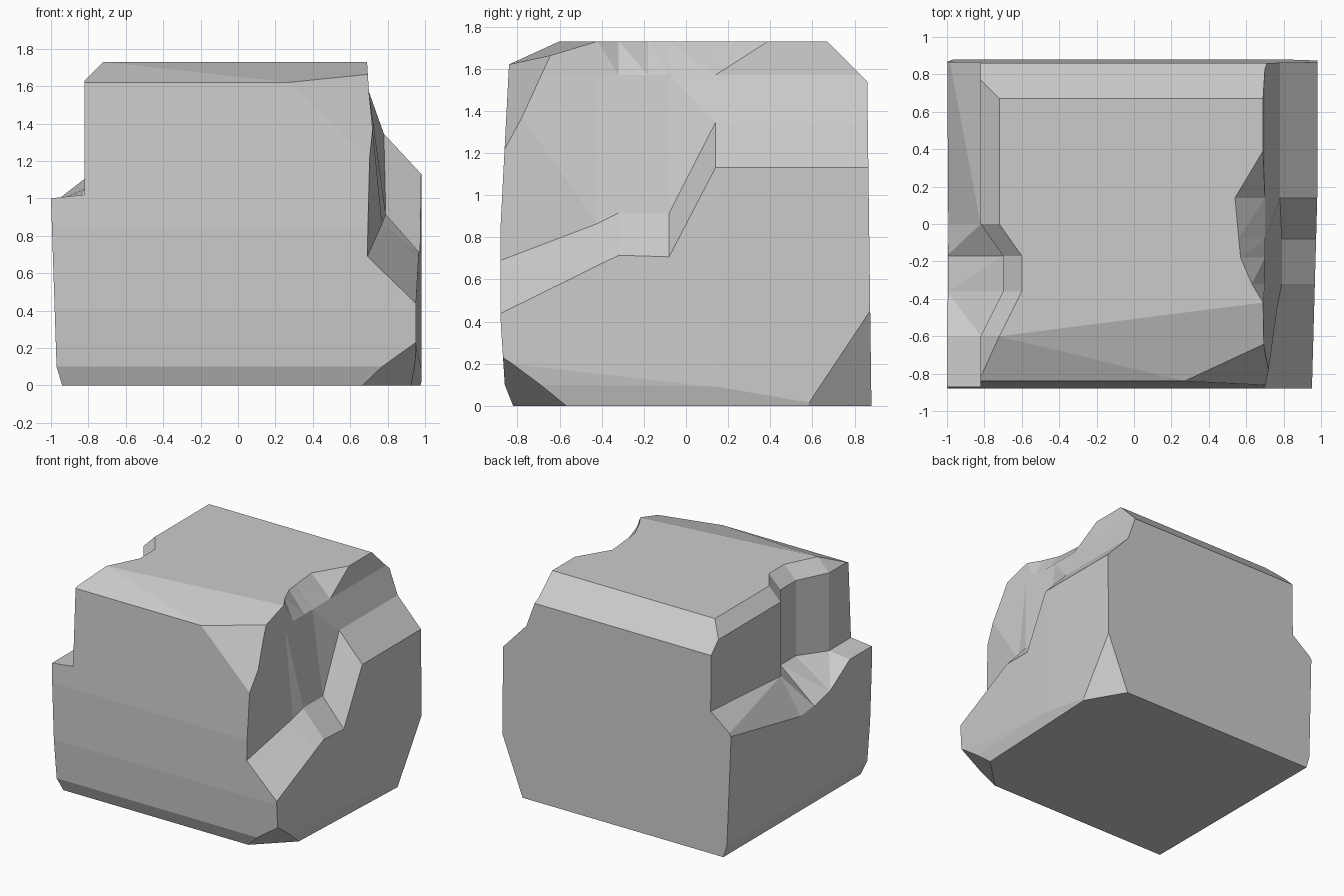
import bpy, bmesh
from mathutils import Vector

if "Cube" in bpy.data.objects:
    bpy.data.objects.remove(bpy.data.objects["Cube"])


def loft(name, sections):
    """Solid through (y, [(x, z), ...]) cross-sections."""
    bm = bmesh.new()
    rings = [[bm.verts.new((x, y, z)) for x, z in pts] for y, pts in sections]
    n = len(rings[0])
    for r, s in zip(rings, rings[1:]):
        for i in range(n):
            j = (i + 1) % n
            bm.faces.new((r[i], r[j], s[j], s[i]))
    bm.faces.new(rings[0])
    bm.faces.new(rings[-1])
    bmesh.ops.triangulate(bm, faces=bm.faces[:])
    return make_object(name, bm)


def make_object(name, bm):
    bmesh.ops.recalc_face_normals(bm, faces=bm.faces)
    mesh = bpy.data.meshes.new(name)
    bm.to_mesh(mesh)
    bm.free()
    obj = bpy.data.objects.new(name, mesh)
    bpy.context.collection.objects.link(obj)
    return obj


def chip(bm, a, b, c):
    """Slice off everything beyond the plane through three points."""
    a, b, c = Vector(a), Vector(b), Vector(c)
    n = (b - a).cross(c - a).normalized()
    if n.dot(Vector((0, 0, 0.7)) - a) > 0:
        n = -n
    bmesh.ops.bisect_plane(bm, geom=bm.verts[:] + bm.edges[:] + bm.faces[:],
                           plane_co=a, plane_no=n, clear_outer=True, dist=1e-5)
    bmesh.ops.holes_fill(bm, edges=bm.edges[:], sides=0)


def cut(target, cutter):
    mod = target.modifiers.new("break", 'BOOLEAN')
    mod.operation = 'DIFFERENCE'
    mod.solver = 'EXACT'
    mod.object = cutter
    bpy.context.view_layer.objects.active = target
    bpy.ops.object.modifier_apply(modifier=mod.name)
    bpy.data.objects.remove(cutter)


# Block: side profile (y, z) extruded across x
profile = [(-.82, 0), (-.86, .1), (-.88, .41), (-.88, .85), (-.84, 1.62),
           (-.6, 1.73), (.67, 1.73), (.86, 1.54), (.88, 0)]
bm = bmesh.new()
side = bm.faces.new([bm.verts.new((-1.2, y, z)) for y, z in profile])
new = bmesh.ops.extrude_face_region(bm, geom=[side])["geom"]
bmesh.ops.translate(bm, vec=(2.4, 0, 0),
                    verts=[g for g in new if isinstance(g, bmesh.types.BMVert)])
bmesh.ops.recalc_face_normals(bm, faces=bm.faces[:])

# Left side leans in towards its foot
for (x0, z0), (x1, z1) in (((-.94, 0), (-.97, .1)), ((-.97, .1), (-1, 1))):
    chip(bm, (x0, 0, z0), (x0, 1, z0), (x1, 0, z1))
# Right side is creased halfway along
for y, x in ((-.9, .98), (.87, 1)):
    chip(bm, (.98, .15, 0), (.98, .15, 1), (x, y, 0))
# Chipped right foot and front right top
foot, back_foot = (.945, -.69, .1), (1, .6, .09)
top_front = (.27, -.84, 1.62)
chip(bm, (.98, -.88, .41), foot, back_foot)
chip(bm, foot, (.92, -.67, 0), back_foot)
chip(bm, (.77, -.86, .1), (.95, -.87, .23), foot)
chip(bm, back_foot, (.98, .86, .43), (.82, .88, .05))
chip(bm, (-.72, -.6, 1.73), (.69, -.42, 1.73), top_front)
chip(bm, top_front, (.68, -.67, 1.62), (.69, -.84, 1.27))
block = make_object("stone_block", bm)

# Right break: y, outer z, inner x, scooped top x
right = []
for y, zo, xi, xt in ((-.92, .39, .685, .69), (-.42, .65, .77, .69),
                      (-.32, .70, .79, .63), (-.18, .70, .79, .57),
                      (-.08, .70, .79, .56), (.14, 1.13, .78, .54),
                      (.39, 1.13, .78, .69), (.95, 1.13, .78, .69)):
    zi = zo + (.285 if y < -.9 else .215)
    right.append((y, [(1.2, zo - .22), (.98, zo), (xi, zi), (.7, 1.57),
                      (xt, 1.73), (xt, 1.9), (1.2, 1.9)]))
cut(block, loft("right_cutter", right))

# Left ledge with bevelled wall: y, outer z, inner x, inner z
left = []
for y, zo, xi, zi in ((.95, .97, -.82, 1.11), (0, .77, -.82, 1.05),
                      (-.17, .79, -.70, 1.04), (-.36, .84, -.70, 1.04),
                      (-.60, 1, -.82, 1.02), (-.95, 1, -.82, 1.02)):
    left.append((y, [(-1.2, zo - .1), (-1, zo), (xi, zi), (xi, 1.63),
                     (xi + .1, 1.73), (xi + .2, 1.83), (-1.2, 1.83)]))
cut(block, loft("left_cutter", left))
